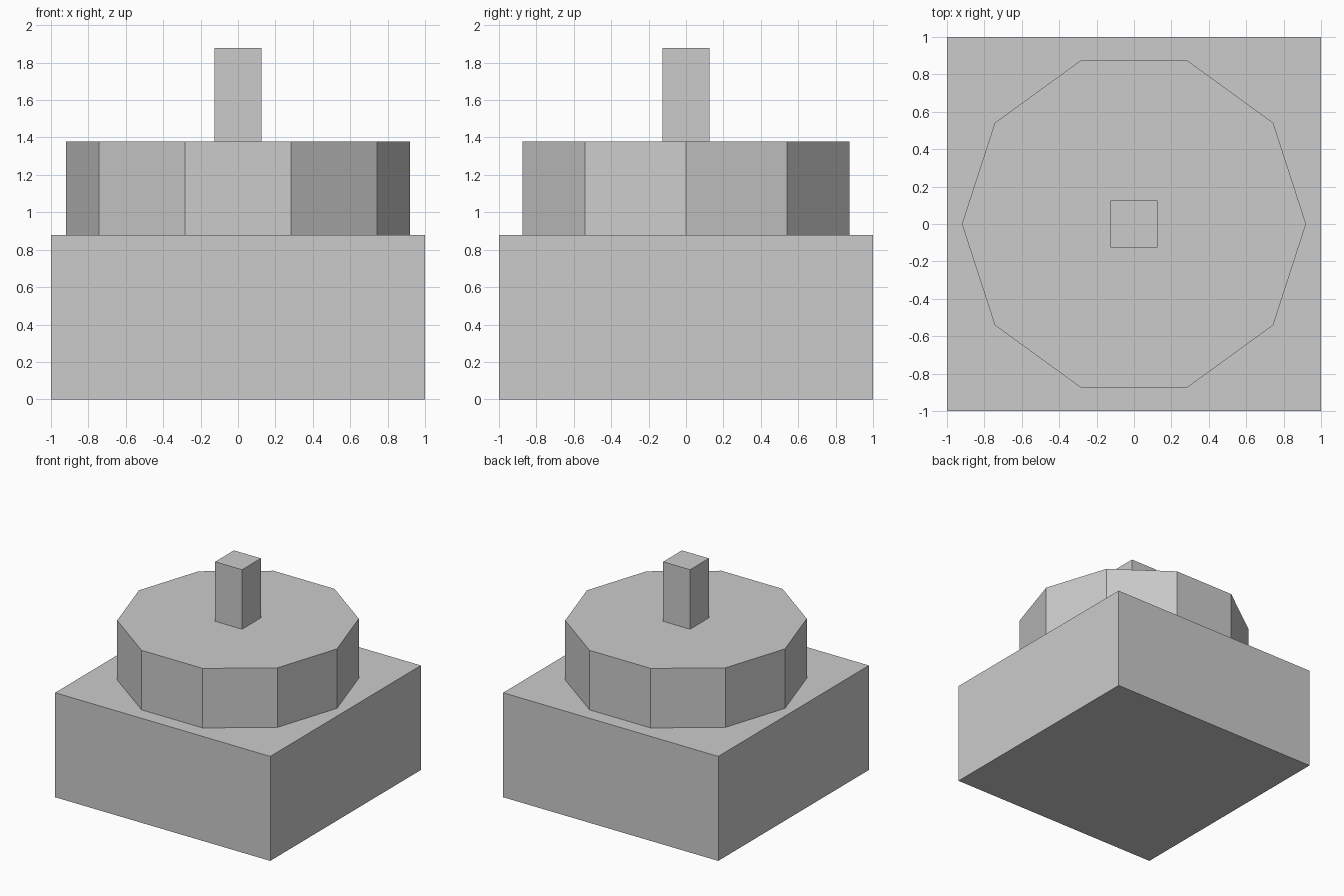
import bpy
from math import pi, sqrt

if "Cube" in bpy.data.objects:
    bpy.data.objects.remove(bpy.data.objects["Cube"])


def prism(name, sides, radius, z0, z1, turn=0.0):
    """Flat-faced upright prism; first corner lies on +x after the turn."""
    bpy.ops.mesh.primitive_cylinder_add(vertices=sides, radius=radius, depth=z1 - z0,
                                        location=(0, 0, (z0 + z1) / 2),
                                        rotation=(0, 0, turn))
    obj = bpy.context.object
    obj.name = name
    bpy.ops.object.transform_apply(location=False, rotation=True, scale=True)
    return obj


BASE_TOP, DISC_TOP, POST_TOP = 0.878, 1.378, 1.878

# Square base block
prism("base_block", 4, sqrt(2), 0, BASE_TOP, pi / 4)
# Ten-sided disc with corners on the x axis
prism("ten_sided_disc", 10, 0.92, BASE_TOP, DISC_TOP, pi / 2)
# Slim square post
prism("square_post", 4, 0.125 * sqrt(2), DISC_TOP, POST_TOP, pi / 4)
